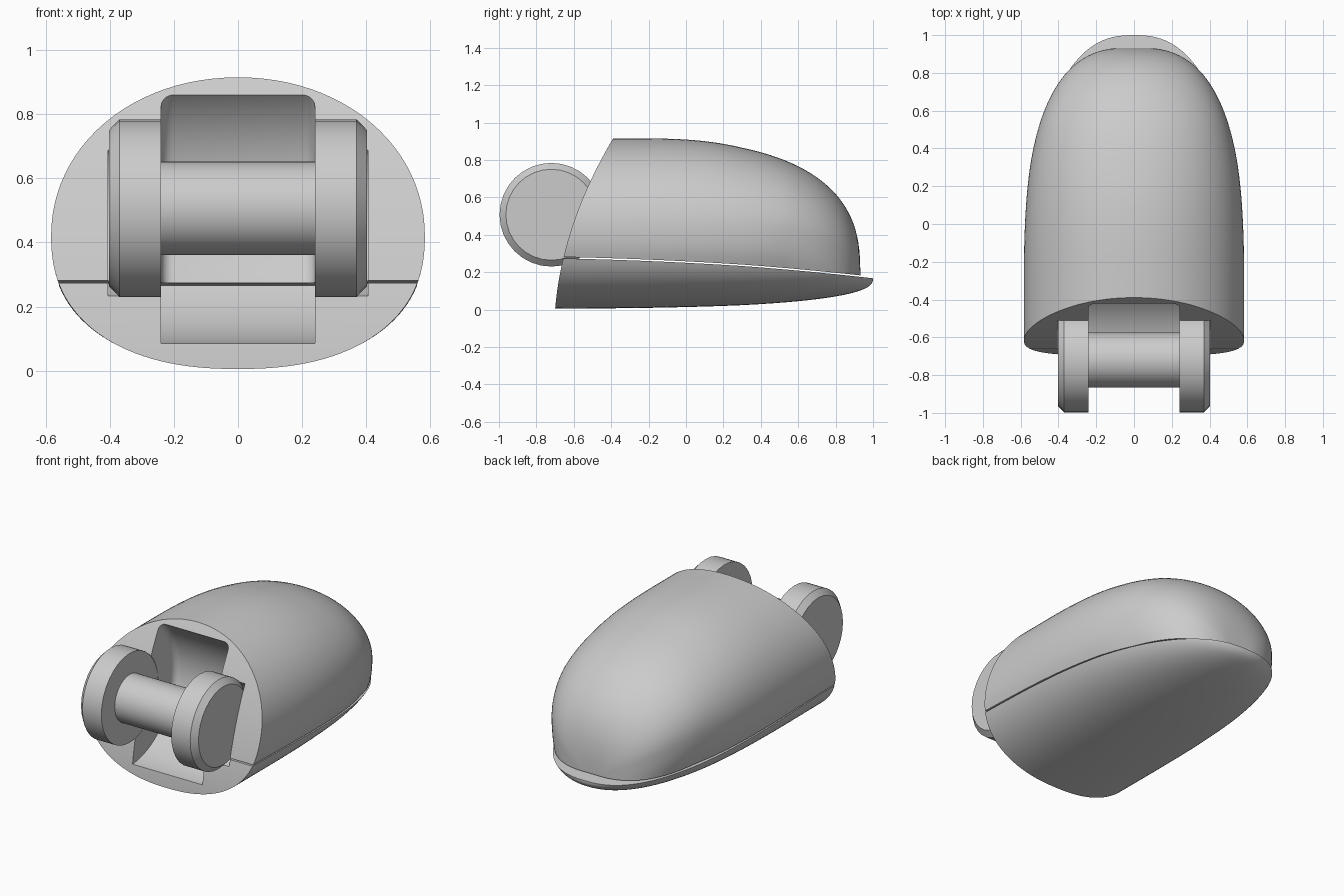
import bpy, bmesh, math

cube = bpy.data.objects.get("Cube")
if cube:
    bpy.data.objects.remove(cube, do_unlink=True)

grey = bpy.data.materials.new("light grey")
grey.use_nodes = True
COLOUR = (0.6, 0.6, 0.6, 1)
grey.diffuse_color = COLOUR
grey.node_tree.nodes["Principled BSDF"].inputs["Base Color"].default_value = COLOUR

HALF_W, START = 0.583, -0.55


def make_object(name, bm):
    bmesh.ops.recalc_face_normals(bm, faces=bm.faces)
    mesh = bpy.data.meshes.new(name)
    bm.to_mesh(mesh)
    bm.free()
    mesh.materials.append(grey)
    ob = bpy.data.objects.new(name, mesh)
    bpy.context.collection.objects.link(ob)
    return ob


def activate(ob):
    bpy.ops.object.select_all(action='DESELECT')
    ob.select_set(True)
    bpy.context.view_layer.objects.active = ob


def smooth(ob):
    activate(ob)
    bpy.ops.object.shade_smooth_by_angle(angle=math.radians(30))


# Shape rules for the body
def taper(y, y0, y1, p):
    t = min(1, max(0, (y - y0) / (y1 - y0)))
    return (1 - t ** p) ** (1 / p)


def front_y(z):
    return -0.70 + 0.083 * z + 0.28 * z * z


def split_z(y):
    return 0.252 - 0.055 * y - 0.03 * y * y


def arc(w, zc, height, n, a0=0.0, count=48):
    """Half superellipse from +x to -x; a negative height hangs down."""
    pts = []
    for i in range(count + 1):
        a = a0 + (math.pi - 2 * a0) * i / count
        c, s = math.cos(a), max(0, math.sin(a))
        pts.append((math.copysign(w * abs(c) ** (2 / n), c), zc + height * s ** (2 / n)))
    return pts


def upper_section(y):
    w = HALF_W * taper(y, -0.3, 0.935, 2.7)
    base = split_z(y) + 0.008
    top = 0.18 + 0.735 * taper(y, -0.39, 0.932, 2.7)
    top = max(top, base + 0.01)
    zc = min(0.42, base + 0.35 * (top - base))
    skirt = []
    for i in range(5):
        z = base + (zc - base) * i / 5
        skirt.append((w * (1 - ((zc - z) / 0.42) ** 2.3) ** (1 / 2.3), z))
    return skirt + arc(w, zc, top - zc, 2.05) + [(-x, z) for x, z in reversed(skirt)]


def lower_section(y):
    n = 2.3
    w = HALF_W * taper(y, -0.3, 1.0, 2.5)
    rim = split_z(y)
    bottom = min(0.165 - 0.16 * taper(y, -0.7, 1.0, 2.5), rim - 0.004)
    zc = rim + (0.42 - split_z(-0.65)) * taper(y, -0.3, 1.0, 2.5)
    depth = zc - bottom
    a0 = math.asin(((zc - rim) / depth) ** (n / 2))
    return arc(w, zc, -depth, n, a0)


def shell(name, section, end, stations=44):
    """Loft sections along y, with the front end following a curved cut."""
    bm = bmesh.new()
    rings = []
    for k in range(stations + 1):
        y = START + (end - START) * math.sin(0.99 * k / stations * math.pi / 2)
        fade = max(0, 1 - (y - START) / 0.85)
        rings.append([bm.verts.new((x, y + (front_y(z) - START) * fade, z))
                      for x, z in section(y)])
    n = len(rings[0])
    for r0, r1 in zip(rings, rings[1:]):
        for i in range(n):
            j = (i + 1) % n
            bm.faces.new((r0[i], r0[j], r1[j], r1[i]))
    # Close both ends with strips running across x
    for r in (rings[0], rings[-1]):
        for i in range(n // 2):
            strip = (r[i], r[i + 1], r[n - 2 - i], r[n - 1 - i])
            strip = list(dict.fromkeys(strip))
            if len(strip) > 2:
                bm.faces.new(strip)
    return make_object(name, bm)


def lathe(name, profile, y, z, seg=32):
    """Turn (x, radius) points around an axis parallel to x."""
    bm = bmesh.new()
    rings = []
    for x, r in profile:
        rings.append([bm.verts.new((x, y + r * math.cos(math.tau * i / seg),
                                    z + r * math.sin(math.tau * i / seg)))
                      for i in range(seg)])
    for a, b in zip(rings, rings[1:]):
        for i in range(seg):
            j = (i + 1) % seg
            bm.faces.new((a[i], a[j], b[j], b[i]))
    bm.faces.new(rings[0])
    bm.faces.new(rings[-1])
    return make_object(name, bm)


def cut(ob, cutter):
    activate(ob)
    mod = ob.modifiers.new("cut", 'BOOLEAN')
    mod.operation = 'DIFFERENCE'
    mod.solver = 'EXACT'
    mod.object = cutter
    bpy.ops.object.modifier_apply(modifier=mod.name)


# Body halves
upper = shell("upper_shell", upper_section, 0.932)
lower = shell("lower_shell", lower_section, 1.0)

# Recesses for the roller: a round pocket in the middle, a bay for the wheels
AXIS = (-0.72, 0.507)
pocket = lathe("pocket_cutter", [(-0.24, 0.446), (0.24, 0.446)], -0.72, 0.53, 64)
soft_pocket = lathe("soft_pocket_cutter", [(-0.24, 0.446), (0.24, 0.446)], -0.72, 0.53, 64)
bevel = soft_pocket.modifiers.new("round", 'BEVEL')
bevel.width = 0.04
bevel.segments = 5
bevel.limit_method = 'ANGLE'
bevel.angle_limit = math.radians(40)
bay = lathe("bay_cutter", [(-0.405, 0.279), (0.405, 0.279)], *AXIS)
cut(upper, soft_pocket)
cut(upper, bay)
cut(lower, pocket)
cut(lower, bay)
for helper in (pocket, soft_pocket, bay):
    bpy.data.objects.remove(helper, do_unlink=True)

# Axle and the two chamfered wheels
axle = lathe("axle", [(-0.25, 0.146), (0.25, 0.146)], *AXIS)
wheels = []
for side, name in ((1, "left_wheel"), (-1, "right_wheel")):
    profile = [(0.24, 0.277), (0.37, 0.277), (0.403, 0.243)]
    wheels.append(lathe(name, [(side * x, r) for x, r in profile], *AXIS))

for ob in [upper, lower, axle] + wheels:
    smooth(ob)
